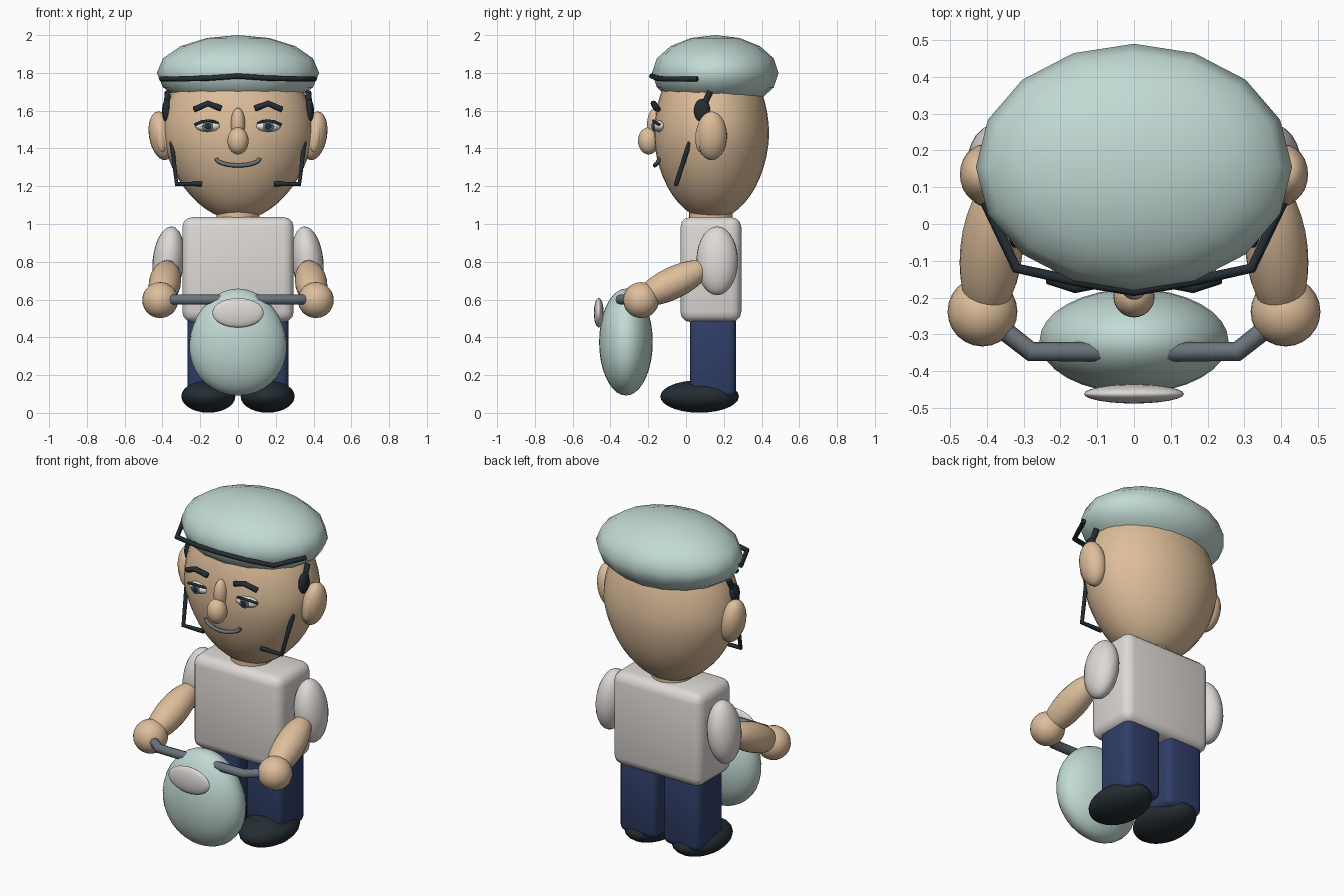
import bpy, math
from mathutils import Vector

if "Cube" in bpy.data.objects:
    bpy.data.objects.remove(bpy.data.objects["Cube"])


def material(name, rgb):
    m = bpy.data.materials.new(name)
    lin = [(c / 255 / 12.92) if c < 11 else ((c / 255 + 0.055) / 1.055) ** 2.4 for c in rgb]
    m.diffuse_color = (*lin, 1)
    m.use_nodes = True
    m.node_tree.nodes["Principled BSDF"].inputs["Base Color"].default_value = m.diffuse_color
    return m


MINT = material("pale mint", (194, 218, 212))
SKIN = material("tan skin", (222, 190, 155))
SHIRT = material("off white", (222, 217, 214))
NAVY = material("navy cloth", (48, 62, 104))
DARK = material("charcoal", (36, 45, 51))
GREY = material("steel grey", (106, 116, 123))
WHITE = material("eye white", (232, 232, 230))


def finish(name, mat, angle=40):
    ob = bpy.context.object
    ob.name = name
    ob.data.materials.clear()
    ob.data.materials.append(mat)
    bpy.ops.object.shade_smooth_by_angle(angle=math.radians(angle))
    return ob


def ball(name, mat, loc, radii, rot=(0, 0, 0), seg=24, rings=14):
    bpy.ops.mesh.primitive_uv_sphere_add(segments=seg, ring_count=rings, radius=1,
                                         location=loc, rotation=rot)
    bpy.context.object.scale = radii
    return finish(name, mat, 80)


def block(name, mat, lo, hi, bevel):
    lo, hi = Vector(lo), Vector(hi)
    bpy.ops.mesh.primitive_cube_add(size=1, location=(lo + hi) / 2)
    ob = bpy.context.object
    ob.scale = hi - lo
    bpy.ops.object.transform_apply(location=False, rotation=False, scale=True)
    mod = ob.modifiers.new("rounding", 'BEVEL')
    mod.width, mod.segments = bevel, 3
    bpy.ops.object.modifier_apply(modifier=mod.name)
    return finish(name, mat)


def tube(name, mat, points, radius):
    cu = bpy.data.curves.new(name, 'CURVE')
    cu.dimensions = '3D'
    cu.bevel_depth, cu.bevel_resolution, cu.use_fill_caps = radius, 2, True
    sp = cu.splines.new('POLY')
    sp.points.add(len(points) - 1)
    for p, co in zip(sp.points, points):
        p.co = (*co, 1)
    ob = bpy.data.objects.new(name, cu)
    bpy.context.collection.objects.link(ob)
    bpy.ops.object.select_all(action='DESELECT')
    ob.select_set(True)
    bpy.context.view_layer.objects.active = ob
    bpy.ops.object.convert(target='MESH')
    return finish(name, mat, 50)


def flip(points, s):
    return [(x * s, y, z) for x, y, z in points]


# Egg-shaped head, narrowing to the chin
head = ball("head", SKIN, (0, 0.135, 1.47), (0.40, 0.305, 0.47), seg=32, rings=24)
for v in head.data.vertices:
    t = max(0, -v.co.z)
    v.co.x *= 1 - 0.15 * t
    v.co.y *= 1 - 0.06 * t
    if t:
        v.co.z *= 0.955

bpy.ops.mesh.primitive_cylinder_add(vertices=24, radius=0.115, depth=0.14, location=(0, 0.13, 1.04))
finish("neck", SKIN)

# Flat cap and its dark front trim
ball("cap", MINT, (0, 0.155, 1.80), (0.43, 0.335, 0.20), seg=16, rings=8)
half = [(0.405, 0.06, 1.768), (0.32, -0.12, 1.768), (0.16, -0.155, 1.772)]
tube("cap_trim", DARK, half + [(0, -0.182, 1.783)] + flip(half[::-1], -1), 0.014)

# Nose and smiling mouth
ball("nose_tip", SKIN, (0, -0.198, 1.44), (0.056, 0.056, 0.072))
ball("nose_bridge", SKIN, (0, -0.16, 1.53), (0.038, 0.046, 0.085))
smile = [(0.115 * math.sin(a), -0.165 + 0.022 * math.sin(a) ** 2, 1.348 - 0.038 * math.cos(a))
         for a in [math.pi * (i / 12 - 0.5) for i in range(13)]]
tube("mouth", GREY, smile, 0.011)

for s, side in ((1, "left"), (-1, "right")):
    # Eyes with lids and brows
    ball(f"eye_{side}", WHITE, (0.16 * s, -0.142, 1.518), (0.066, 0.032, 0.030),
         (0, 0, math.radians(8 * s)))
    ball(f"iris_{side}", GREY, (0.16 * s, -0.171, 1.518), (0.030, 0.008, 0.028), seg=16, rings=8)
    ball(f"pupil_{side}", DARK, (0.16 * s, -0.176, 1.518), (0.018, 0.007, 0.018), seg=16, rings=8)
    lid = [(0.16 + 0.068 * u, -0.172 + 0.03 * u * u, 1.546 - 0.02 * u * u)
           for u in (-1, -0.5, 0, 0.5, 1)]
    tube(f"eyelid_{side}", DARK, flip(lid, s), 0.008)
    tube(f"eyebrow_{side}", DARK, flip([(0.09, -0.158, 1.612), (0.16, -0.172, 1.638),
                                        (0.232, -0.148, 1.606)], s), 0.016)
    # Ears with a small inner fold
    ball(f"ear_{side}", SKIN, (0.405 * s, 0.135, 1.467), (0.066, 0.082, 0.13),
         (0, math.radians(10 * s), 0))
    ball(f"inner_ear_{side}", SKIN, (0.41 * s, 0.075, 1.455), (0.028, 0.026, 0.075),
         (0, math.radians(8 * s), 0), 16, 10)
    # Sideburn pad, its strap and the jaw strap
    ball(f"sideburn_{side}", DARK, (0.378 * s, 0.085, 1.60), (0.024, 0.043, 0.062), seg=16, rings=10)
    tube(f"temple_strap_{side}", DARK, flip([(0.378, 0.09, 1.62), (0.372, 0.128, 1.70)], s), 0.016)
    tube(f"jaw_strap_{side}", DARK, flip([(0.352, 0.02, 1.435), (0.325, -0.052, 1.212),
                                          (0.19, -0.052, 1.212)], s), 0.013)
    # Sleeve, forearm and hand
    ball(f"sleeve_{side}", SHIRT, (0.368 * s, 0.13 + 0.035, 0.805), (0.084, 0.11, 0.183),
         (0, math.radians(-6 * s), 0))
    a, b = Vector((0.37 * s, 0.11, 0.775)), Vector((0.405 * s, -0.25, 0.60))
    rot = (b - a).to_track_quat('Z', 'Y').to_euler()
    ball(f"forearm_{side}", SKIN, (a + b) / 2, (0.085, 0.085, 0.215), rot)
    ball(f"hand_{side}", SKIN, (0.412 * s, -0.238, 0.597), (0.095, 0.095, 0.095))
    # Handlebar half
    tube(f"handlebar_{side}", GREY, flip([(0.41, -0.245, 0.60), (0.28, -0.347, 0.60),
                                          (0.09, -0.347, 0.60)], s), 0.027)
    # Leg and shoe
    block(f"leg_{side}", NAVY, (0.145 * s - 0.122, 0.02, 0.08), (0.145 * s + 0.122, 0.265, 0.54), 0.04)
    ball(f"shoe_{side}", DARK, (0.157 * s, 0.072, 0.087), (0.143, 0.208, 0.086))

# Torso
block("torso", SHIRT, (-0.295, -0.03, 0.48), (0.295, 0.293, 1.037), 0.055)

# Scooter front shield, slightly wider low down, and its lamp
shield = ball("scooter_shield", MINT, (0, -0.318, 0.375), (0.257, 0.142, 0.283), seg=32, rings=18)
for v in shield.data.vertices:
    v.co.x *= 1 - 0.08 * v.co.z
ball("headlamp", SHIRT, (0, -0.462, 0.53), (0.136, 0.026, 0.078))
